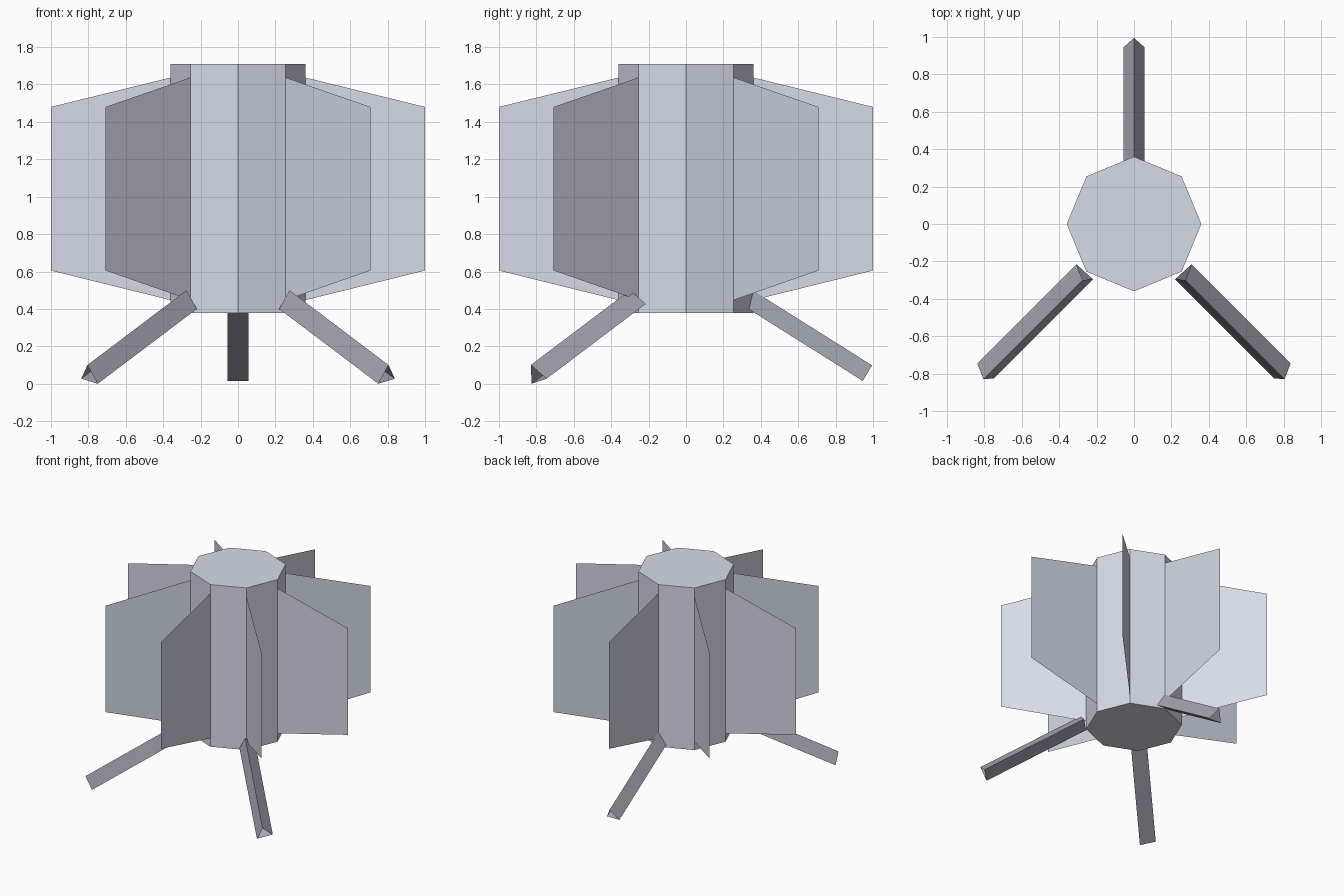
import bpy
from math import cos, sin, pi
from mathutils import Vector

cube = bpy.data.objects.get("Cube")
if cube:
    bpy.data.objects.remove(cube, do_unlink=True)


def make_material(name, rgb):
    mat = bpy.data.materials.new(name)
    mat.use_nodes = True
    mat.diffuse_color = (*rgb, 1)
    mat.node_tree.nodes["Principled BSDF"].inputs["Base Color"].default_value = (*rgb, 1)
    return mat


pale_blue_grey = make_material("pale blue grey", (0.67, 0.71, 0.8))
mid_blue_grey = make_material("mid blue grey", (0.35, 0.37, 0.43))


def add_mesh(name, verts, faces, material):
    mesh = bpy.data.meshes.new(name)
    mesh.from_pydata([tuple(v) for v in verts], [], faces)
    mesh.materials.append(material)
    obj = bpy.data.objects.new(name, mesh)
    bpy.context.collection.objects.link(obj)


def add_prism(name, end, run, material, capped):
    """Sweep a closed end polygon along the vector run."""
    n = len(end)
    end = [Vector(p) for p in end]
    run = Vector(run)
    # Keep the winding outward for either handedness
    if (end[1] - end[0]).cross(end[2] - end[0]).dot(run) < 0:
        end.reverse()
    verts = end + [p + run for p in end]
    faces = [(i, (i + 1) % n, (i + 1) % n + n, i + n) for i in range(n)]
    if capped:
        faces += [tuple(reversed(range(n))), tuple(range(n, 2 * n))]
    add_mesh(name, verts, faces, material)


SIDES = 8
RADIUS, BOTTOM, TOP = 0.36, 0.378, 1.71
angles = [2 * pi * i / SIDES for i in range(SIDES)]

# Octagonal body
add_prism("body", [(RADIUS * cos(a), RADIUS * sin(a), BOTTOM) for a in angles],
          (0, 0, TOP - BOTTOM), pale_blue_grey, True)

# Paper-thin tapered fins, one on each corner of the body
fin_profile = [(RADIUS, 0.447), (1, 0.605), (1, 1.48), (RADIUS, 1.637)]
for i, a in enumerate(angles):
    add_mesh(f"fin_{i + 1}", [(r * cos(a), r * sin(a), z) for r, z in fin_profile],
             [(0, 1, 2, 3)], pale_blue_grey)

# Open-ended triangular legs: a mirrored front pair and one at the back
front_foot = [(0.805, -0.83, 0.10), (0.838, -0.745, 0.027), (0.75, -0.825, 0)]
for name, s in (("front_left_leg", 1), ("front_right_leg", -1)):
    add_prism(name, [(s * x, y, z) for x, y, z in front_foot],
              (-s * 0.53, 0.53, 0.4), mid_blue_grey, False)
add_prism("back_leg", [(0, 0.995, 0.098), (0.056, 0.945, 0.015), (-0.056, 0.945, 0.015)],
          (0, -0.72, 0.453), mid_blue_grey, False)
